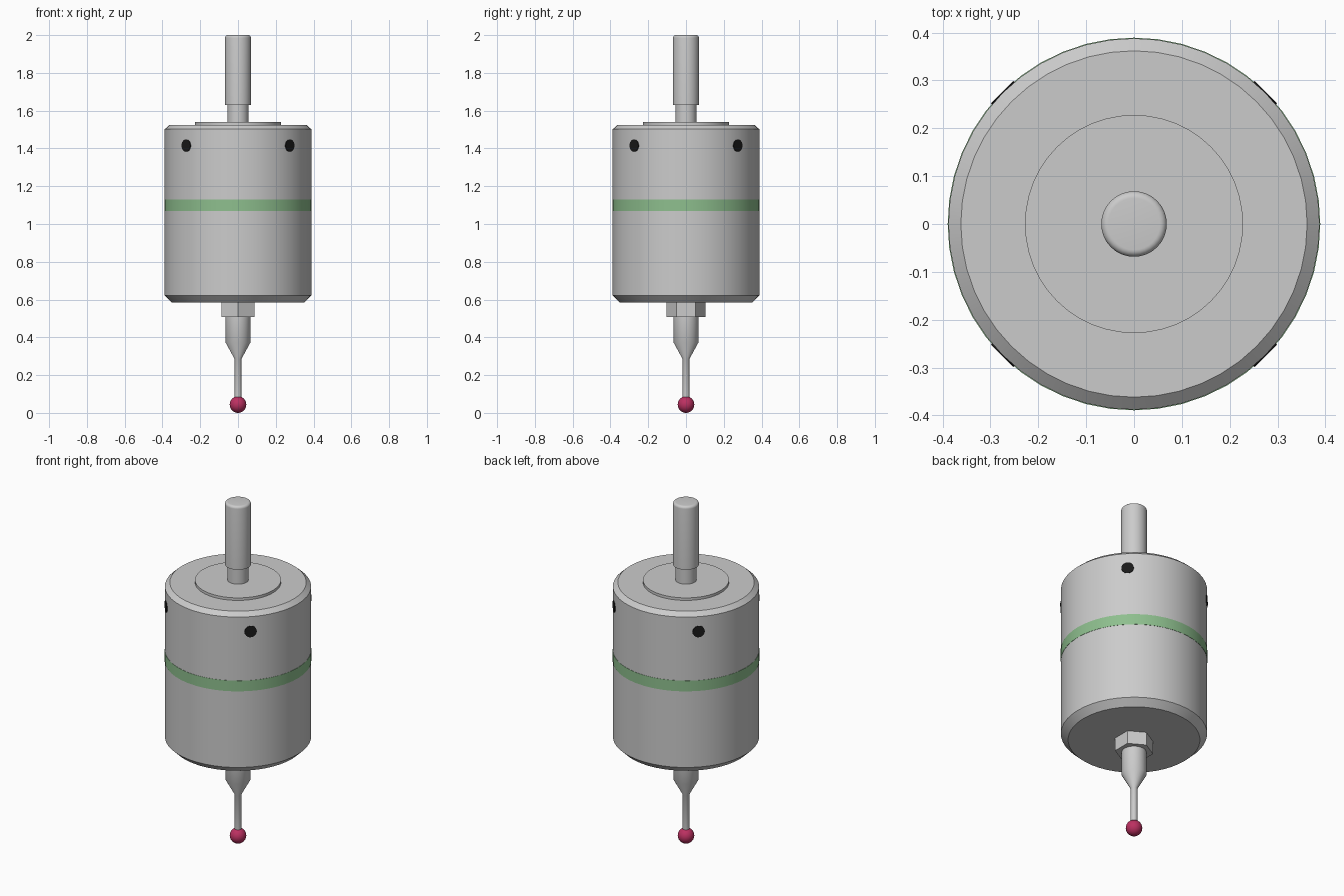
import bpy, bmesh
from math import cos, sin, pi, radians
from mathutils import Matrix

if "Cube" in bpy.data.objects:
    bpy.data.objects.remove(bpy.data.objects["Cube"])


def material(name, rgb):
    m = bpy.data.materials.new(name)
    m.diffuse_color = (*rgb, 1)
    m.use_nodes = True
    m.node_tree.nodes["Principled BSDF"].inputs["Base Color"].default_value = m.diffuse_color
    return m


def finish(name, bm, mat=None, smooth=True):
    bmesh.ops.recalc_face_normals(bm, faces=bm.faces)
    me = bpy.data.meshes.new(name)
    bm.to_mesh(me)
    bm.free()
    ob = bpy.data.objects.new(name, me)
    bpy.context.collection.objects.link(ob)
    if mat:
        me.materials.append(mat)
    if smooth:
        bpy.ops.object.select_all(action='DESELECT')
        ob.select_set(True)
        bpy.context.view_layer.objects.active = ob
        bpy.ops.object.shade_smooth_by_angle(angle=radians(30))
    return ob


def lathe(name, profile, sides=32, mat=None, smooth=True, turn=0.0):
    """Closed solid turned about z from (radius, height) pairs, bottom to top."""
    bm = bmesh.new()
    rings = [[bm.verts.new((r * cos(turn + 2 * pi * i / sides),
                            r * sin(turn + 2 * pi * i / sides), z))
              for i in range(sides)] for r, z in profile]
    for a, b in zip(rings, rings[1:]):
        for i in range(sides):
            j = (i + 1) % sides
            bm.faces.new((a[i], a[j], b[j], b[i]))
    bm.faces.new(rings[0][::-1])
    bm.faces.new(rings[-1])
    return finish(name, bm, mat, smooth)


green = material("green_ring", (0.27, 0.52, 0.27))
black = material("black_plug", (0.01, 0.01, 0.01))
ruby = material("ruby", (0.5, 0.03, 0.12))

# Housing with chamfered rims, and its top plate
lathe("housing", [(0.35, 0.585), (0.388, 0.622), (0.388, 1.502), (0.362, 1.525)], 48)
lathe("top_plate", [(0.228, 1.52), (0.228, 1.54)], 48)

# Light ring around the housing
lathe("light_ring", [(0.3895, 1.068), (0.3895, 1.13)], 48, green)

# Mounting shank with a narrower neck and rounded end
end = [(0.054 + 0.0145 * cos(a), 1.9855 + 0.0145 * sin(a))
       for a in (radians(15 * k) for k in range(7))]
lathe("shank_neck", [(0.0555, 1.53), (0.0555, 1.64)])
lathe("shank", [(0.0685, 1.63)] + end)

# Hex nut under the housing
lathe("hex_nut", [(0.102, 0.508), (0.102, 0.59)], 6, smooth=False, turn=pi / 2)

# Stylus: sleeve, taper and thin rod
lathe("stylus", [(0.018, 0.06), (0.018, 0.285), (0.066, 0.373), (0.066, 0.52)])

# Ball tip
bm = bmesh.new()
bmesh.ops.create_uvsphere(bm, u_segments=32, v_segments=16, radius=0.044,
                          matrix=Matrix.Translation((0, 0, 0.044)))
finish("ball_tip", bm, ruby)

# Four round plugs, set on the diagonals
for k in range(4):
    bm = bmesh.new()
    place = (Matrix.Rotation(pi / 4 + k * pi / 2, 4, 'Z')
             @ Matrix.Translation((0.375, 0, 1.415))
             @ Matrix.Rotation(pi / 2, 4, 'Y'))
    bmesh.ops.create_cone(bm, cap_ends=True, segments=24, radius1=0.033,
                          radius2=0.033, depth=0.03, matrix=place)
    finish(f"side_plug_{k + 1}", bm, black)
